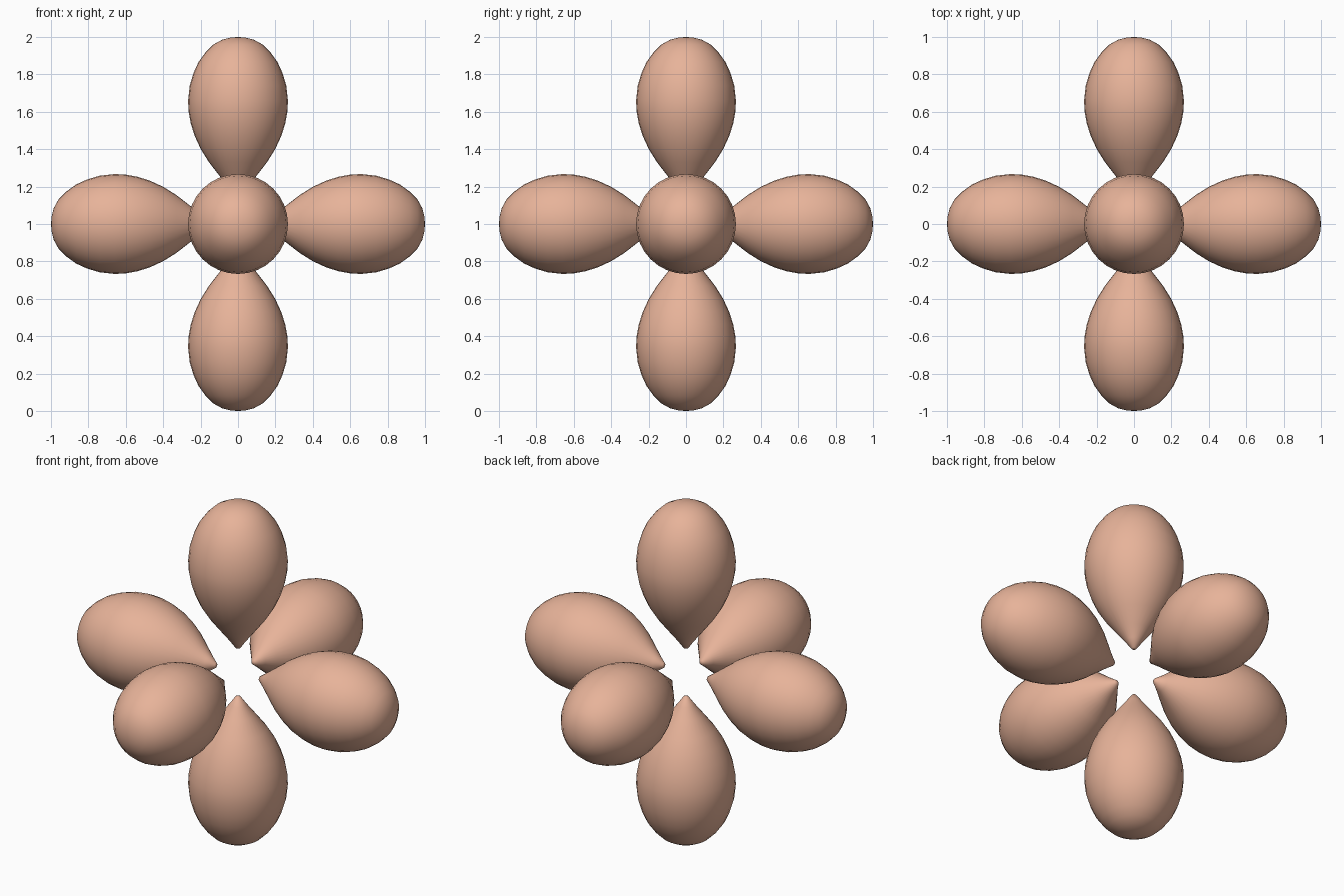
import bpy, bmesh, math
from mathutils import Matrix, Vector

if "Cube" in bpy.data.objects:
    bpy.data.objects.remove(bpy.data.objects["Cube"])

SEGMENTS = 32

# Teardrop profile: (distance from the centre, radius), pointed end inwards
PROFILE = [(.14, 0), (.145, .014), (.19, .046), (.246, .09), (.33, .155),
           (.4, .199), (.47, .231), (.535, .252), (.6, .264), (.66, .267),
           (.74, .258), (.81, .237), (.866, .211), (.92, .172),
           (.96, .131), (.985, .085), (.996, .042), (1.0, 0)]

mat = bpy.data.materials.new("orange_clay")
mat.diffuse_color = (0.80, 0.45, 0.32, 1)
mat.use_nodes = True
mat.node_tree.nodes["Principled BSDF"].inputs["Base Color"].default_value = mat.diffuse_color


def lobe_mesh():
    """Lathe the profile round the z axis."""
    bm = bmesh.new()
    verts = [bm.verts.new((r, 0, d)) for d, r in PROFILE]
    edges = [bm.edges.new(pair) for pair in zip(verts, verts[1:])]
    bmesh.ops.spin(bm, geom=verts + edges, cent=(0, 0, 0), axis=(0, 0, 1),
                   angle=math.tau, steps=SEGMENTS)
    bmesh.ops.remove_doubles(bm, verts=bm.verts[:], dist=1e-4)
    bmesh.ops.recalc_face_normals(bm, faces=bm.faces[:])
    for f in bm.faces:
        f.smooth = True
    mesh = bpy.data.meshes.new("lobe")
    bm.to_mesh(mesh)
    bm.free()
    mesh.materials.append(mat)
    return mesh


# Six lobes along the axes, sharing one mesh
mesh = lobe_mesh()
DIRECTIONS = {"top": (0, 0, 1), "bottom": (0, 0, -1), "right": (1, 0, 0),
              "left": (-1, 0, 0), "front": (0, -1, 0), "back": (0, 1, 0)}
for side, d in DIRECTIONS.items():
    ob = bpy.data.objects.new(side + "_lobe", mesh)
    bpy.context.collection.objects.link(ob)
    turn = Vector((0, 0, 1)).rotation_difference(Vector(d)) if side != "bottom" else None
    rot = turn.to_matrix().to_4x4() if turn else Matrix.Rotation(math.pi, 4, 'X')
    ob.matrix_world = Matrix.Translation((0, 0, 1)) @ rot
